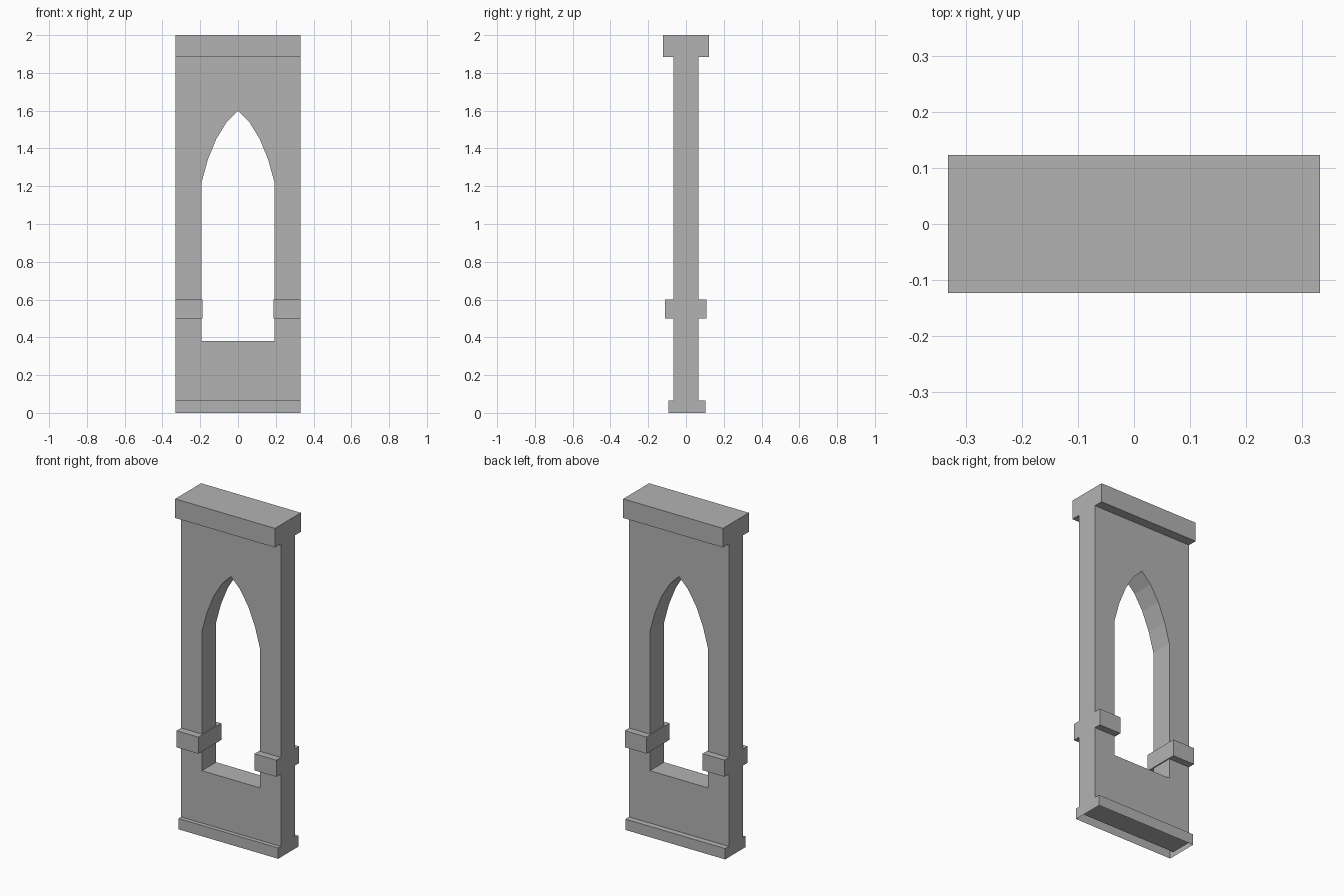
import bpy, bmesh

if "Cube" in bpy.data.objects:
    bpy.data.objects.remove(bpy.data.objects["Cube"], do_unlink=True)

stone = bpy.data.materials.new("grey stone")
stone.use_nodes = True
colour = (0.45, 0.45, 0.45, 1)
stone.diffuse_color = colour
stone.node_tree.nodes["Principled BSDF"].inputs["Base Color"].default_value = colour

HALF = 0.332           # half width of the panel
THICK = 0.067          # half thickness of the wall


def finish(name, bm):
    bmesh.ops.recalc_face_normals(bm, faces=bm.faces)
    mesh = bpy.data.meshes.new(name)
    bm.to_mesh(mesh)
    bm.free()
    mesh.materials.append(stone)
    obj = bpy.data.objects.new(name, mesh)
    bpy.context.collection.objects.link(obj)
    return obj


def block(name, x, y, z, open_bottom=False):
    bm = bmesh.new()
    bmesh.ops.create_cube(bm, size=1)
    for v in bm.verts:
        v.co = [r[0] if c < 0 else r[1] for c, r in zip(v.co, (x, y, z))]
    if open_bottom:
        low = [f for f in bm.faces if all(v.co.z == z[0] for v in f.verts)]
        bmesh.ops.delete(bm, geom=low, context='FACES_ONLY')
    return finish(name, bm)


# Wall with pointed window: each half is one outline, extruded through the wall
arch = [(0.193, 0.38), (0.193, 1.22), (0.16, 1.34), (0.115, 1.45), (0.06, 1.54), (0, 1.6)]
outline = [(0, 0.03), (HALF, 0.03), (HALF, 1.9), (0, 1.9)] + arch[::-1] + [(0, 0.38)]
bm = bmesh.new()
for side in (1, -1):
    face = bm.faces.new([bm.verts.new((side * x, -THICK, z)) for x, z in outline])
    out = bmesh.ops.extrude_face_region(bm, geom=[face], use_keep_orig=True)
    for v in out["geom"]:
        if isinstance(v, bmesh.types.BMVert):
            v.co.y = THICK
# Remove the hidden seam between the halves
seam = [f for f in bm.faces if all(abs(v.co.x) < 1e-5 for v in f.verts)]
bmesh.ops.delete(bm, geom=seam, context='FACES')
bmesh.ops.remove_doubles(bm, verts=bm.verts, dist=1e-5)
finish("window_wall", bm)

# Cap, hollow foot and the two moulding bands beside the window
block("top_cap", (-HALF, HALF), (-0.123, 0.123), (1.885, 2))
block("base_foot", (-HALF, HALF), (-0.092, 0.102), (0, 0.065), open_bottom=True)
block("left_band", (0.187, HALF), (-0.11, 0.108), (0.5, 0.6))
block("right_band", (-HALF, -0.187), (-0.11, 0.108), (0.5, 0.6))
